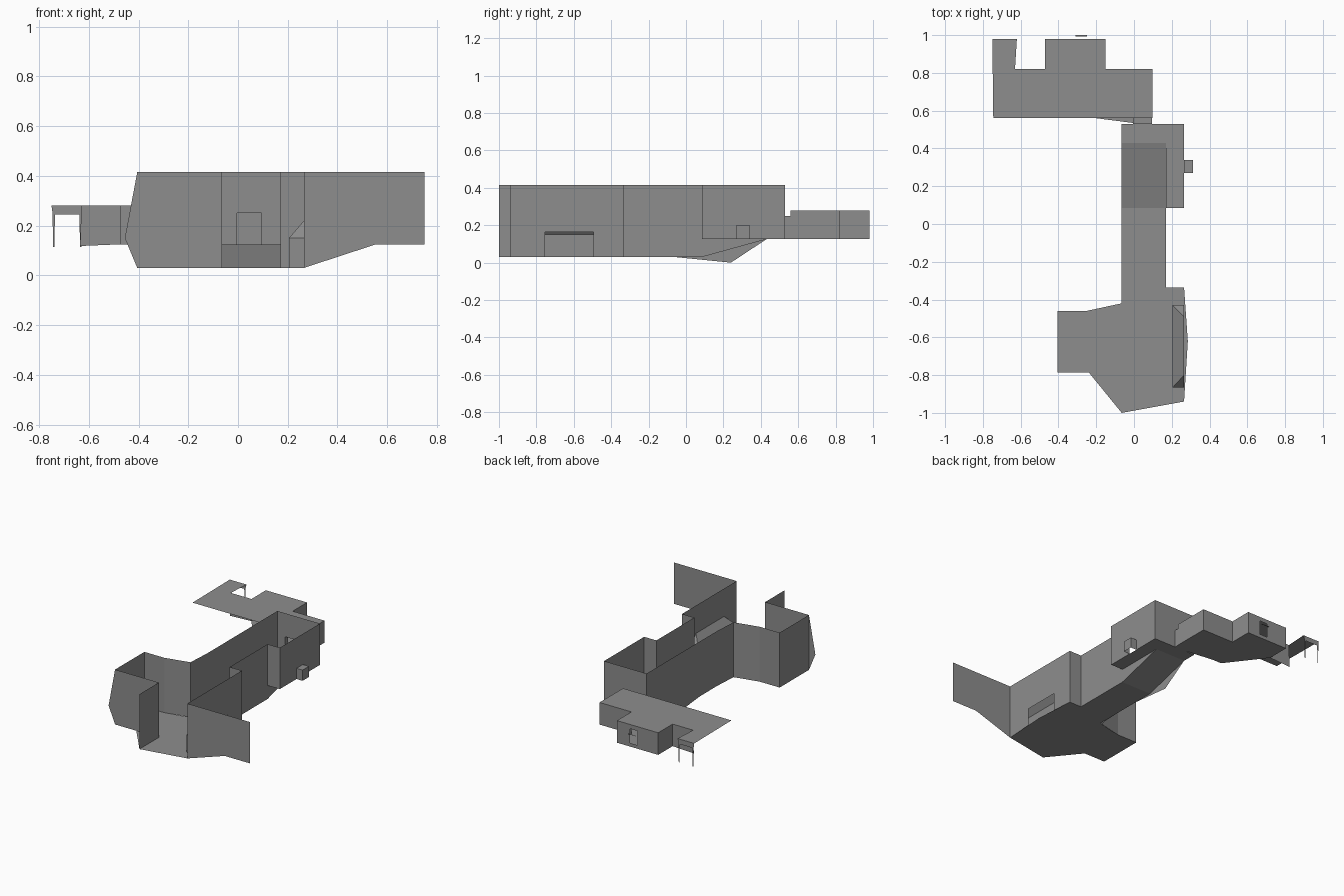
import bpy
from mathutils import Vector

default_cube = bpy.data.objects.get("Cube")
if default_cube:
    bpy.data.objects.remove(default_cube, do_unlink=True)

grey = bpy.data.materials.new("plain grey")
grey.use_nodes = True
grey_value = (0.27, 0.27, 0.27, 1)
grey.diffuse_color = grey_value
grey.node_tree.nodes["Principled BSDF"].inputs["Base Color"].default_value = grey_value

# Shared heights
GROUND, UPPER, WALL_TOP, ROOF = 0.03, 0.125, 0.415, 0.28


def build(name, polygons):
    """Object made of separate flat polygons, each a list of 3D points."""
    points, faces = [], []
    for polygon in polygons:
        start = len(points)
        points.extend(Vector(p) for p in polygon)
        faces.append(range(start, len(points)))
    mesh = bpy.data.meshes.new(name)
    mesh.from_pydata(points, [], [list(face) for face in faces])
    mesh.materials.append(grey)
    mesh.update()
    part = bpy.data.objects.new(name, mesh)
    bpy.context.scene.collection.objects.link(part)
    return part


def slab(name, outline, height):
    """Horizontal sheet from a plan outline."""
    return build(name, [[(x, y, height) for x, y in outline]])


def quad(start, end, low, high):
    return [(*start, low), (*end, low), (*end, high), (*start, high)]


def wall(name, path, low, high):
    """Upright sheets along a plan path."""
    return build(name, [quad(a, b, low, high) for a, b in zip(path, path[1:])])


def pierced_wall(name, start, end, low, high, opening):
    """Straight wall with one rectangular opening (from, to, sill, head)."""
    start, end = Vector(start), Vector(end)
    first, last, sill, head = opening
    direction = (end - start).normalized()
    a, b = start + direction * first, start + direction * last
    pieces = [quad(start, a, low, high), quad(b, end, low, high),
              quad(a, b, head, high)]
    if sill > low:
        pieces.append(quad(a, b, low, sill))
    return build(name, pieces)


def profile_x(name, x, outline):
    """Upright sheet facing sideways, outlined in y and z."""
    return build(name, [[(x, y, z) for y, z in outline]])


def profile_y(name, y, outline):
    """Upright sheet facing forwards, outlined in x and z."""
    return build(name, [[(x, y, z) for x, z in outline]])


# Plan lines of the long passage and the front room
HALL_L, HALL_R, SIDE = -0.065, 0.17, 0.265
FRONT, RAMP_START, RAMP_END, BACK = -0.94, 0.085, 0.43, 0.53
ALCOVE, ALCOVE_FRONT, ALCOVE_BACK = -0.405, -0.785, -0.46
ROOM_BACK = -0.335

# Floors and ramp
slab("front_room_floor", [
    (ALCOVE, ALCOVE_BACK), (ALCOVE, ALCOVE_FRONT), (-0.24, ALCOVE_FRONT),
    (HALL_L, -1), (SIDE, FRONT), (0.285, -0.62), (SIDE, ROOM_BACK),
    (HALL_R, ROOM_BACK), (HALL_L, -0.42), (-0.25, ALCOVE_BACK)], GROUND)
slab("hall_floor", [
    (HALL_L, -0.42), (HALL_R, ROOM_BACK), (HALL_R, RAMP_START),
    (HALL_L, RAMP_START)], GROUND)
build("ramp", [[
    (HALL_L, RAMP_START, GROUND), (HALL_R, RAMP_START, GROUND),
    (HALL_R, RAMP_END, UPPER), (HALL_L, RAMP_END, UPPER)]])
slab("landing_floor", [
    (HALL_L, RAMP_END), (HALL_R, RAMP_END), (HALL_R, RAMP_START),
    (SIDE, RAMP_START), (SIDE, BACK), (HALL_L, BACK)], UPPER)

# Front room walls
wall("front_return_wall", [(HALL_L, -1), (HALL_L, ALCOVE_FRONT)], GROUND, WALL_TOP)
profile_y("alcove_front_wall", ALCOVE_FRONT, [
    (HALL_L, GROUND), (HALL_L, WALL_TOP), (ALCOVE, WALL_TOP),
    (-0.455, 0.15), (ALCOVE, GROUND)])
wall("alcove_walls", [
    (ALCOVE, ALCOVE_FRONT), (ALCOVE, ALCOVE_BACK), (-0.25, ALCOVE_BACK),
    (HALL_L - 0.01, -0.42), (HALL_L, -0.25)], GROUND, WALL_TOP)
pierced_wall("side_wall", (SIDE, FRONT), (SIDE, ROOM_BACK), GROUND, WALL_TOP,
             (0.185, 0.445, GROUND, 0.165))
profile_y("front_wing_wall", FRONT, [
    (SIDE, GROUND), (0.555, UPPER), (0.75, UPPER), (0.75, WALL_TOP),
    (SIDE, WALL_TOP)])

# Hooded recess behind the low side opening
inner, near, far, low_hood, high_hood = 0.205, -0.865, -0.43, 0.15, 0.22
hood_near, hood_far = (inner, near, low_hood), (inner, far, low_hood)
ridge_near, ridge_far = (SIDE, -0.8, high_hood), (SIDE, -0.49, high_hood)
build("recess_hood", [
    quad((inner, near), (inner, far), GROUND, low_hood),
    quad((inner, near), (SIDE, near), GROUND, low_hood),
    quad((inner, far), (SIDE, far), GROUND, low_hood),
    [hood_near, hood_far, ridge_far, ridge_near],
    [hood_near, ridge_near, (SIDE, near, low_hood)],
    [hood_far, ridge_far, (SIDE, far, low_hood)]])

# Passage walls
profile_x("hall_left_wall", HALL_L, [
    (-0.25, WALL_TOP), (-0.25, GROUND), (-0.06, GROUND), (0.24, 0),
    (RAMP_END, UPPER), (BACK, UPPER), (BACK, WALL_TOP)])
wall("hall_right_wall", [
    (SIDE, ROOM_BACK), (HALL_R, ROOM_BACK), (HALL_R, RAMP_START)],
    GROUND, WALL_TOP)
profile_x("ramp_side_wall", HALL_R, [
    (RAMP_START, GROUND), (RAMP_END, UPPER), (RAMP_START, UPPER)])

# Landing walls with the side niche and the rear doorway
wall("landing_front_wall", [(HALL_R, RAMP_START), (SIDE, RAMP_START)],
     UPPER, WALL_TOP)
pierced_wall("landing_side_wall", (SIDE, RAMP_START), (SIDE, BACK),
             UPPER, WALL_TOP, (0.185, 0.255, UPPER, 0.2))
niche = [(SIDE, 0.27), (0.312, 0.27), (0.312, 0.34), (SIDE, 0.34)]
wall("niche_walls", niche, UPPER, 0.2)
slab("niche_top", niche, 0.2)
pierced_wall("landing_back_wall", (HALL_L, BACK), (SIDE, BACK),
             UPPER, WALL_TOP, (0.06, 0.16, UPPER, 0.25))

# Doorway link to the rear room
door_l, door_r, REAR_FRONT = -0.005, 0.095, 0.56
door = [(door_l, BACK), (door_r, BACK), (door_r, REAR_FRONT), (door_l, REAR_FRONT)]
for level, height in (("floor", UPPER), ("top", 0.25)):
    slab("doorway_" + level, door, height)
for side, x in (("left", door_r), ("right", door_l)):
    wall("doorway_wall_" + side, [(x, BACK), (x, REAR_FRONT)], UPPER, 0.25)
slab("doorway_floor_wedge", [
    (-0.2, REAR_FRONT), (door_l, BACK + 0.005), (door_l, REAR_FRONT)], UPPER)

# Rear room
STEP, END, EAST, BAY_R, BAY_L, WEST = 0.82, 0.98, 0.097, -0.15, -0.47, -0.75
slab("rear_roof", [
    (WEST, END), (WEST + 0.005, REAR_FRONT), (EAST, REAR_FRONT), (EAST, STEP),
    (BAY_R, STEP), (BAY_R, END), (BAY_L, END), (BAY_L, STEP),
    (-0.63, STEP), (-0.62, END)], ROOF)
slab("rear_floor", [
    (EAST, REAR_FRONT), (EAST, STEP), (BAY_R, STEP), (BAY_R, END),
    (BAY_L, END), (BAY_L, STEP), (-0.27, REAR_FRONT)], UPPER)
wall("rear_east_walls", [
    (EAST, REAR_FRONT), (EAST, STEP), (BAY_R, STEP), (BAY_R, END)], UPPER, ROOF)
pierced_wall("rear_bay_wall", (BAY_R, END), (BAY_L, END), UPPER, ROOF,
             (0.1, 0.16, 0.15, 0.25))
wall("rear_bay_side", [(BAY_L, END), (BAY_L, STEP)], UPPER, ROOF)
profile_y("rear_west_wall", STEP, [
    (BAY_L, UPPER), (BAY_L, ROOF), (-0.63, ROOF), (-0.635, 0.118)])
slab("bay_window_lip", [(-0.31, 0.993), (-0.25, 0.993), (-0.25, 1), (-0.31, 1)], 0.22)

# Open gateway on two thin legs
profile_y("gateway_beam", END, [
    (WEST, ROOF), (-0.62, ROOF), (-0.63, 0.245), (-0.745, 0.245)])
for side, x in (("right", -0.741), ("left", -0.633)):
    profile_y("gateway_leg_" + side, END, [
        (x - 0.005, 0.25), (x + 0.005, 0.25), (x + 0.003, 0.115), (x - 0.002, 0.115)])
